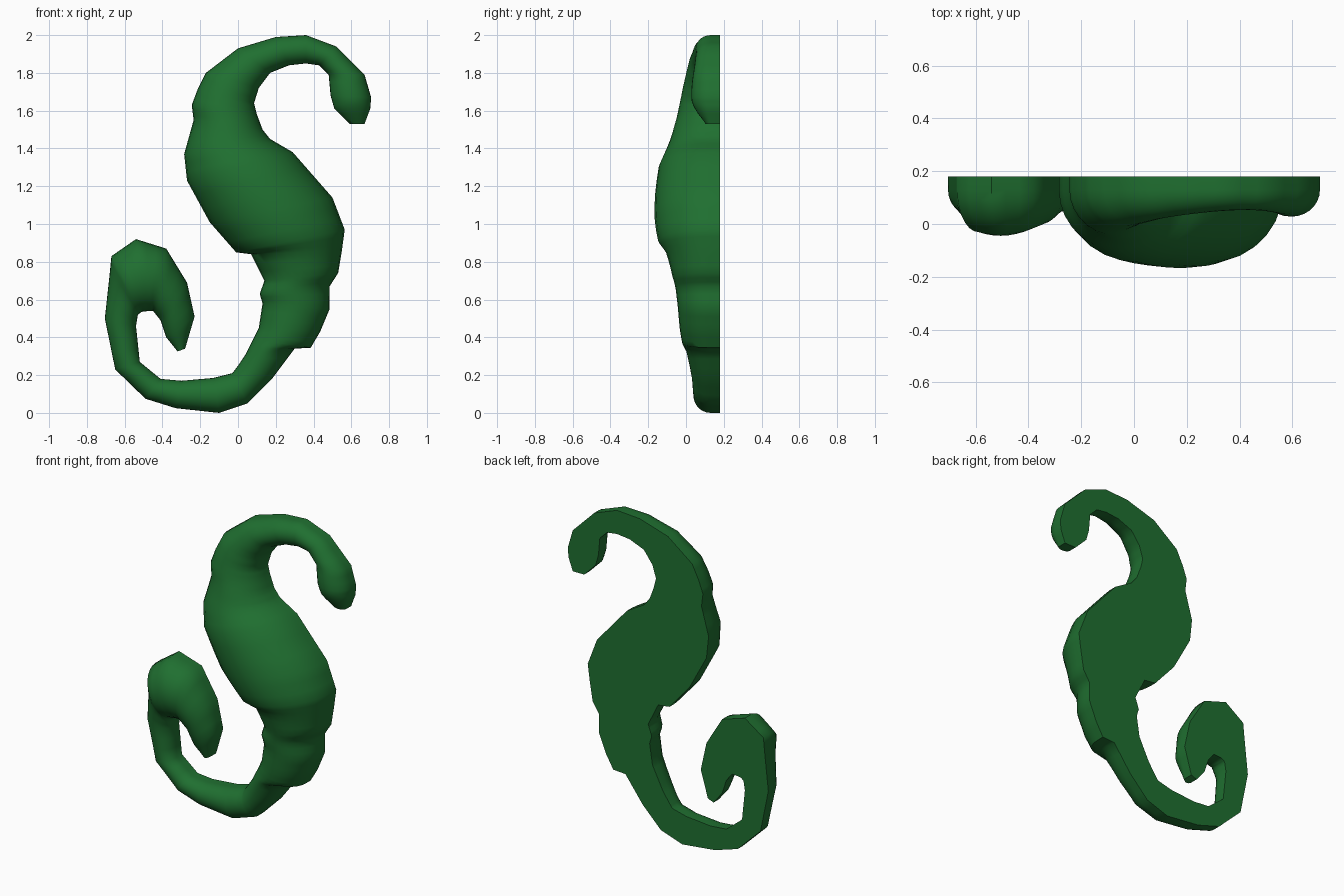
import bpy, bmesh, math
from mathutils import Vector

if "Cube" in bpy.data.objects:
    bpy.data.objects.remove(bpy.data.objects["Cube"])

# Stations along the S-shaped body: left edge x, z and right edge x, z
STATIONS = [
    (.67, 1.53, .59, 1.53), (.70, 1.61, .51, 1.61), (.705, 1.67, .49, 1.68),
    (.67, 1.79, .48, 1.79), (.52, 1.94, .43, 1.84), (.36, 2.0, .36, 1.85),
    (.20, 1.99, .27, 1.84), (0, 1.93, .17, 1.80), (-.17, 1.80, .11, 1.72),
    (-.215, 1.71, .085, 1.64), (-.245, 1.63, .10, 1.58), (-.235, 1.55, .13, 1.50),
    (-.285, 1.37, .17, 1.45), (-.27, 1.23, .29, 1.38), (-.15, 1.01, .50, 1.14),
    (-.01, .85, .565, .97), (.07, .84, .55, .86), (.14, .70, .53, .74),
    (.115, .63, .485, .67), (.13, .58, .485, .55), (.11, .45, .435, .43),
    (.08, .39, .385, .345), (.04, .31, .30, .34), (0, .25, .18, .18),
    (-.03, .21, .05, .05), (-.13, .185, -.10, .0), (-.30, .17, -.33, .025),
    (-.41, .18, -.49, .075), (-.52, .27, -.65, .23), (-.54, .46, -.705, .50),
    (-.53, .52, -.68, .73), (-.51, .535, -.67, .83), (-.47, .54, -.54, .92),
    (-.45, .54, -.38, .87), (-.41, .49, -.27, .69), (-.38, .40, -.23, .51),
    (-.32, .325, -.28, .34),
]
BACK, WALL, ARC, SUB = 0.18, 0.05, 14, 3

# Finer stations along straight outline segments
rows = []
for s, t in zip(STATIONS, STATIONS[1:]):
    for k in range(SUB):
        f = k / SUB
        rows.append([a + (b - a) * f for a, b in zip(s, t)])
rows.append(list(STATIONS[-1]))

# Thickness follows the width, evened out along the body
depth = [0.06 + 0.47 * math.hypot(r[2] - r[0], r[3] - r[1]) for r in rows]
depth[0] = depth[-1] = 0.07
for _ in range(8):
    depth = [depth[0]] + [(depth[i - 1] + 2 * depth[i] + depth[i + 1]) / 4
                          for i in range(1, len(depth) - 1)] + [depth[-1]]

# Flat-backed domed sweep
bm = bmesh.new()
rings, inner = [], []
for r, d in zip(rows, depth):
    a, b = Vector((r[0], BACK, r[1])), Vector((r[2], BACK, r[3]))
    ring = [bm.verts.new(a)]
    for j in range(ARC + 1):
        t = math.pi * j / ARC
        p = a.lerp(b, (1 - math.cos(t)) / 2)
        p.y = BACK - WALL - (d - WALL) * math.sin(t)
        v = bm.verts.new(p)
        ring.append(v)
        if 0 < j < ARC:
            inner.append(v)
    ring.append(bm.verts.new(b))
    rings.append(ring)
for r0, r1 in zip(rings, rings[1:]):
    n = len(r0)
    for j in range(n):
        k = (j + 1) % n
        bm.faces.new((r0[j], r0[k], r1[k], r1[j]))
bm.faces.new(rings[0])
bm.faces.new(rings[-1][::-1])
for _ in range(2):
    bmesh.ops.smooth_vert(bm, verts=inner, factor=0.4, use_axis_y=True)
bmesh.ops.recalc_face_normals(bm, faces=bm.faces)

mesh = bpy.data.meshes.new("curled_body")
bm.to_mesh(mesh)
bm.free()
body = bpy.data.objects.new("curled_body", mesh)
bpy.context.collection.objects.link(body)

# Green finish
green = bpy.data.materials.new("green")
green.diffuse_color = (0.014, 0.16, 0.03, 1)
green.use_nodes = True
green.node_tree.nodes["Principled BSDF"].inputs["Base Color"].default_value = green.diffuse_color
mesh.materials.append(green)

bpy.context.view_layer.objects.active = body
body.select_set(True)
bpy.ops.object.shade_smooth_by_angle(angle=math.radians(50))
